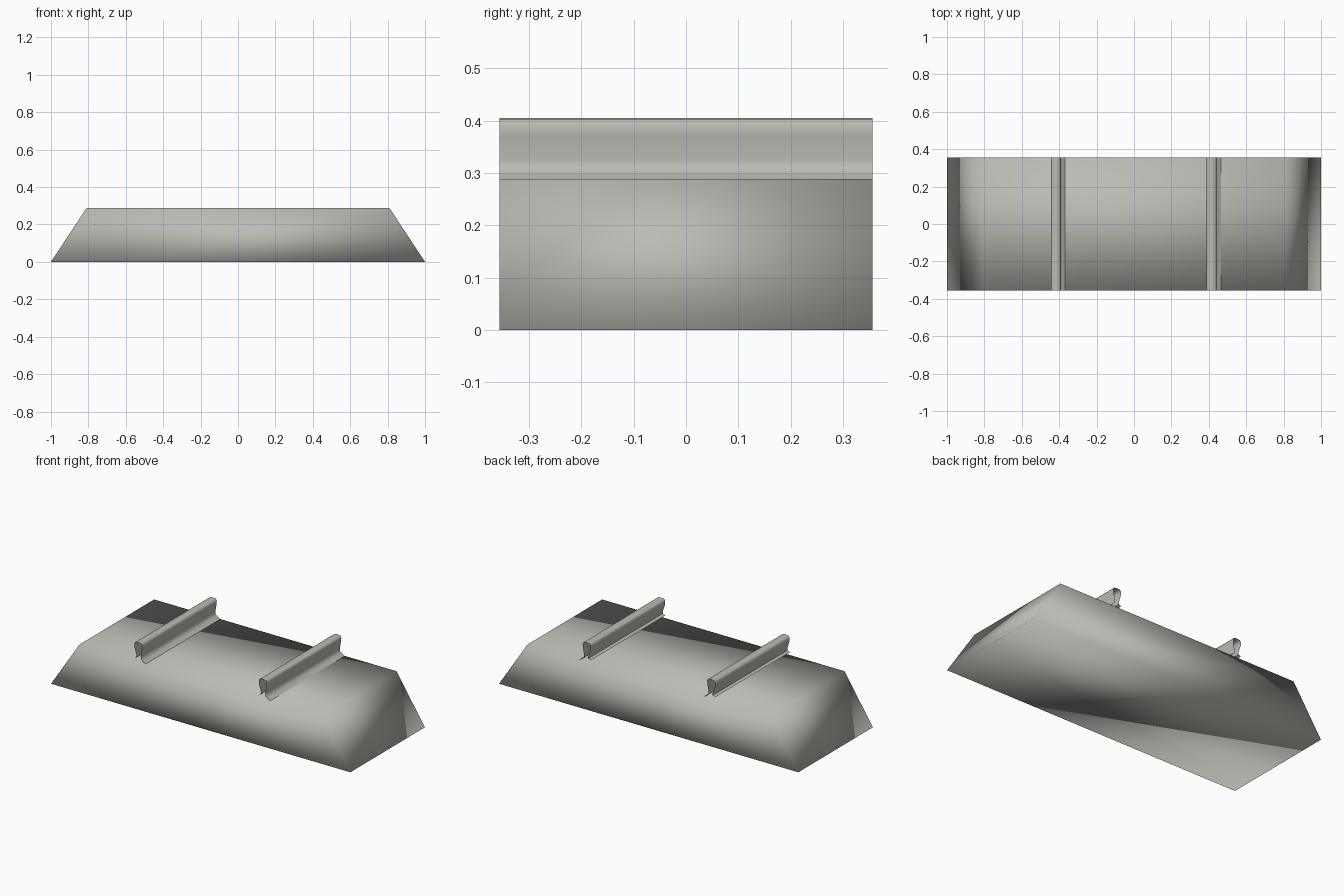
import bpy, bmesh, math

if "Cube" in bpy.data.objects:
    bpy.data.objects.remove(bpy.data.objects["Cube"])

grey = bpy.data.materials.new("warm grey")
grey.diffuse_color = (0.5, 0.5, 0.46, 1)
grey.use_nodes = True
grey.node_tree.nodes["Principled BSDF"].inputs["Base Color"].default_value = grey.diffuse_color
HALF = 0.356  # half depth along y


def extrude_profile(name, pts, closed):
    """Sweep an x-z profile along y; closed profiles get end caps."""
    bm = bmesh.new()
    front = [bm.verts.new((x, -HALF, z)) for x, z in pts]
    back = [bm.verts.new((x, HALF, z)) for x, z in pts]
    n = len(pts)
    for i in range(n if closed else n - 1):
        j = (i + 1) % n
        bm.faces.new((front[i], back[i], back[j], front[j]))
    if closed:
        bm.faces.new(front)
        bm.faces.new(back[::-1])
        bmesh.ops.recalc_face_normals(bm, faces=bm.faces)
    mesh = bpy.data.meshes.new(name)
    bm.to_mesh(mesh)
    bm.free()
    mesh.materials.append(grey)
    obj = bpy.data.objects.new(name, mesh)
    bpy.context.collection.objects.link(obj)
    return obj


# Trapezoid base block, softly shaded across its edges
base = extrude_profile("base_block", [(-1, 0), (1, 0), (0.81, 0.288), (-0.81, 0.288)], True)
base.data.polygons.foreach_set("use_smooth", [True] * len(base.data.polygons))

# Two open sheet rails: flared feet, narrow waist, wider rounded head
rail = [(-0.029, 0.305), (-0.012, 0.312), (-0.012, 0.325), (-0.027, 0.372),
        (-0.028, 0.393), (-0.02, 0.403), (0, 0.405), (0.018, 0.403),
        (0.025, 0.393), (0.024, 0.372), (0.015, 0.325), (0.018, 0.308),
        (0.03, 0.298), (0.05, 0.287)]
for name, cx in (("left_rail", -0.416), ("right_rail", 0.416)):
    obj = extrude_profile(name, [(cx + x, z) for x, z in rail], False)
    bpy.ops.object.select_all(action='DESELECT')
    obj.select_set(True)
    bpy.context.view_layer.objects.active = obj
    bpy.ops.object.shade_smooth_by_angle(angle=math.radians(50))
